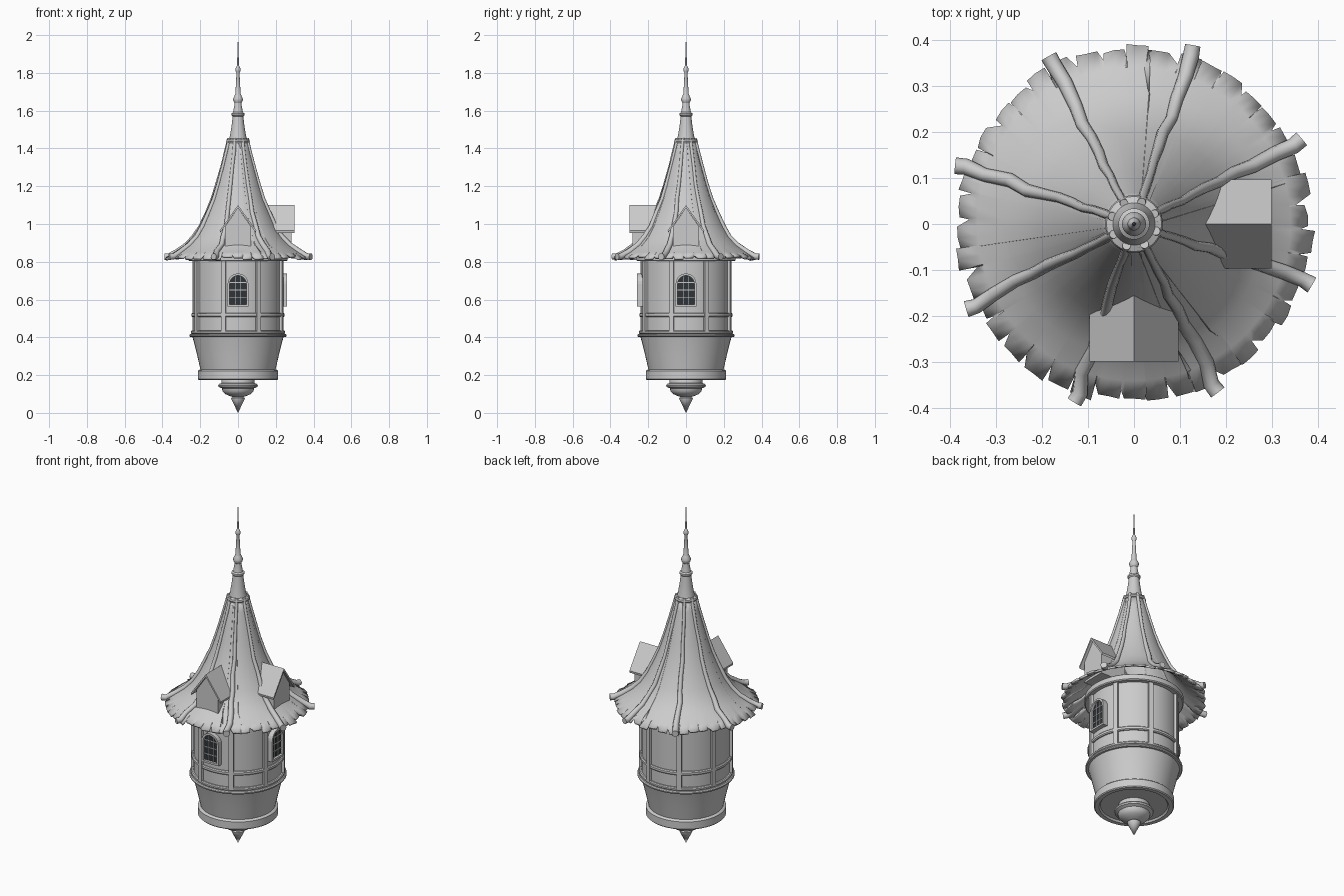
import bpy, bmesh, math, random
from mathutils import Matrix, Vector

if "Cube" in bpy.data.objects:
    bpy.data.objects.remove(bpy.data.objects["Cube"])

random.seed(4)
OFF = math.radians(26.5)          # angle of first post / rib


def finish(name, bm, rot=0.0, mat=None, smooth=True):
    bmesh.ops.remove_doubles(bm, verts=bm.verts, dist=1e-5)
    bmesh.ops.recalc_face_normals(bm, faces=bm.faces)
    bm.transform(Matrix.Rotation(rot, 4, 'Z'))
    me = bpy.data.meshes.new(name)
    bm.to_mesh(me)
    bm.free()
    ob = bpy.data.objects.new(name, me)
    bpy.context.collection.objects.link(ob)
    if mat:
        me.materials.append(mat)
    if smooth:
        bpy.ops.object.select_all(action='DESELECT')
        ob.select_set(True)
        bpy.context.view_layer.objects.active = ob
        bpy.ops.object.shade_smooth_by_angle(angle=math.radians(32))
    return ob


def lathe(name, profile, n=48, closed=False):
    bm = bmesh.new()
    rings = [[bm.verts.new((r * math.cos(2 * math.pi * i / n), r * math.sin(2 * math.pi * i / n), z))
              for i in range(n)] for r, z in profile]
    pairs = list(zip(rings, rings[1:])) + ([(rings[-1], rings[0])] if closed else [])
    for a, b in pairs:
        for i in range(n):
            j = (i + 1) % n
            bm.faces.new((a[i], a[j], b[j], b[i]))
    return finish(name, bm)


def band(name, r0, r1, z0, z1):
    b = 0.005
    return lathe(name, [(r0, z0), (r1 - b, z0), (r1, z0 + b), (r1, z1 - b), (r1 - b, z1), (r0, z1)], closed=True)


def prism(name, outline, y0, y1, rot=0.0, mat=None, hole=None):
    """Outline in x,z extruded along y, optionally as a ring around a hole of equal point count."""
    bm = bmesh.new()
    n = len(outline)
    loops = [[bm.verts.new((x, y, z)) for x, z in o]
             for o in ([outline, hole] if hole else [outline]) for y in (y0, y1)]
    if hole:
        order = [loops[0], loops[1], loops[3], loops[2], loops[0]]
    else:
        order = loops
        bm.faces.new(loops[0])
        bm.faces.new(loops[1])
    for a, b in zip(order, order[1:]):
        for i in range(n):
            j = (i + 1) % n
            bm.faces.new((a[i], a[j], b[j], b[i]))
    return finish(name, bm, rot, mat, smooth=False)


def rect(x0, x1, z0, z1):
    return [(x0, z0), (x1, z0), (x1, z1), (x0, z1)]


def arch(w, z0, top):
    zs = top - w
    return [(-w, z0), (w, z0)] + [(w * math.cos(math.pi * k / 12), zs + w * math.sin(math.pi * k / 12))
                                  for k in range(13)]


# Hanging pendant, flared base and round wall
lathe("bottom_pendant", [(0, 0), (.034, .07), (.036, .078), (.028, .084), (.045, .09), (.068, .1),
                         (.082, .115), (.085, .13), (.102, .138), (.105, .146), (.1, .154),
                         (.088, .158), (.088, .17), (.08, .19)], 32)
lathe("flared_base", [(0, .185), (.178, .185), (.185, .175), (.208, .175), (.213, .18), (.213, .222),
                      (.208, .227), (.199, .23), (.215, .3), (.232, .37), (.242, .405), (0, .42)])
lathe("round_wall", [(.236, .4), (.236, .83)])
band("lower_ring", .22, .258, .402, .418)
band("lower_ring_cap", .22, .25, .418, .436)
band("middle_rail", .22, .247, .508, .53)
band("eave_ring", .22, .263, .803, .84)

# Eight timber posts
for k in range(8):
    prism("wall_post", rect(-.0125, .0125, .43, .81), -.25, -.225, OFF + k * math.pi / 4 + math.pi / 2)

# Swept roof with a ragged shingle edge
ROOF = [(.385, .825), (.34, .85), (.285, .887), (.243, .93), (.207, .985), (.172, 1.06), (.142, 1.13),
        (.116, 1.21), (.09, 1.3), (.068, 1.38), (.05, 1.45)]
bm = bmesh.new()
cols = []
N = 42
step = 2 * math.pi / N
for i in range(N):
    a = (i + random.uniform(-.15, .15)) * step
    r = random.uniform(.376, .392)
    dz = random.uniform(-.006, .004)
    notch = random.uniform(.352, .366)
    for f, rr in ((0, r), (.42, r), (.82, r + random.uniform(-.006, .004)), (.84 + .06 * random.random(), notch)):
        edge = (rr, .825 + (.385 - rr) * .5 + dz)
        cols.append([bm.verts.new((p * math.cos(a + f * step), p * math.sin(a + f * step), z))
                     for p, z in [edge] + ROOF[1:]])
for c, d in zip(cols, cols[1:] + cols[:1]):
    for i in range(len(ROOF) - 1):
        bm.faces.new((c[i], d[i], d[i + 1], c[i + 1]))
roof = finish("roof", bm)
sol = roof.modifiers.new("thickness", 'SOLIDIFY')
sol.thickness = .012
sol.offset = -1

# Eight wandering roof ribs
RIB = [(.408, .824)] + ROOF
for k in range(8):
    cu = bpy.data.curves.new("roof_rib", 'CURVE')
    cu.dimensions = '3D'
    cu.bevel_depth = 1
    cu.bevel_resolution = 3
    cu.use_fill_caps = True
    sp = cu.splines.new('POLY')
    sp.points.add(len(RIB) - 1)
    for i, (r, z) in enumerate(RIB):
        a = OFF + k * math.pi / 4 + random.uniform(-.02, .02)
        sp.points[i].co = (r * math.cos(a), r * math.sin(a), z + .003, 1)
        sp.points[i].radius = max(.009, .018 - .0011 * i) * random.uniform(.92, 1.06)
    rib = bpy.data.objects.new("roof_rib", cu)
    bpy.context.collection.objects.link(rib)
    bpy.ops.object.select_all(action='DESELECT')
    rib.select_set(True)
    bpy.context.view_layer.objects.active = rib
    bpy.ops.object.convert(target='MESH')
    bpy.ops.object.shade_smooth_by_angle(angle=math.radians(40))

# Spire
lathe("spire", [(.05, 1.425), (.06, 1.43), (.063, 1.438), (.06, 1.446), (.046, 1.452), (.043, 1.465),
                (.034, 1.52), (.028, 1.57), (.034, 1.576), (.034, 1.586), (.026, 1.592), (.019, 1.63),
                (.018, 1.64), (.025, 1.652), (.026, 1.664), (.018, 1.68), (.014, 1.69), (.011, 1.74),
                (.008, 1.8), (.013, 1.81), (.014, 1.82), (.009, 1.832), (.005, 1.84), (.003, 1.92), (0, 2)], 24)

# Windows and dormers on the front and right sides
dark = bpy.data.materials.new("dark_glass")
dark.diffuse_color = (.03, .035, .04, 1)
dark.use_nodes = True
dark.node_tree.nodes["Principled BSDF"].inputs["Base Color"].default_value = dark.diffuse_color
for rot in (0, math.pi / 2):
    prism("window_pane", arch(.045, .57, .728), -.246, -.22, rot, dark)
    prism("window_frame", arch(.055, .562, .738), -.26, -.22, rot, hole=arch(.044, .573, .727))
    for x in (-.015, .015):
        prism("window_bar", rect(x - .002, x + .002, .57, .722), -.25, -.24, rot)
    for z in (.61, .65, .69):
        prism("window_bar", rect(-.044, .044, z - .002, z + .002), -.25, -.24, rot)

    prism("dormer_wall", [(-.07, .86), (.07, .86), (.07, .985), (0, 1.085), (-.07, .985)], -.283, -.12, rot)
    prism("dormer_roof", [(-.095, .953), (0, 1.085), (.095, .953), (.097, .965), (0, 1.1), (-.097, .965)],
          -.298, -.1, rot)
